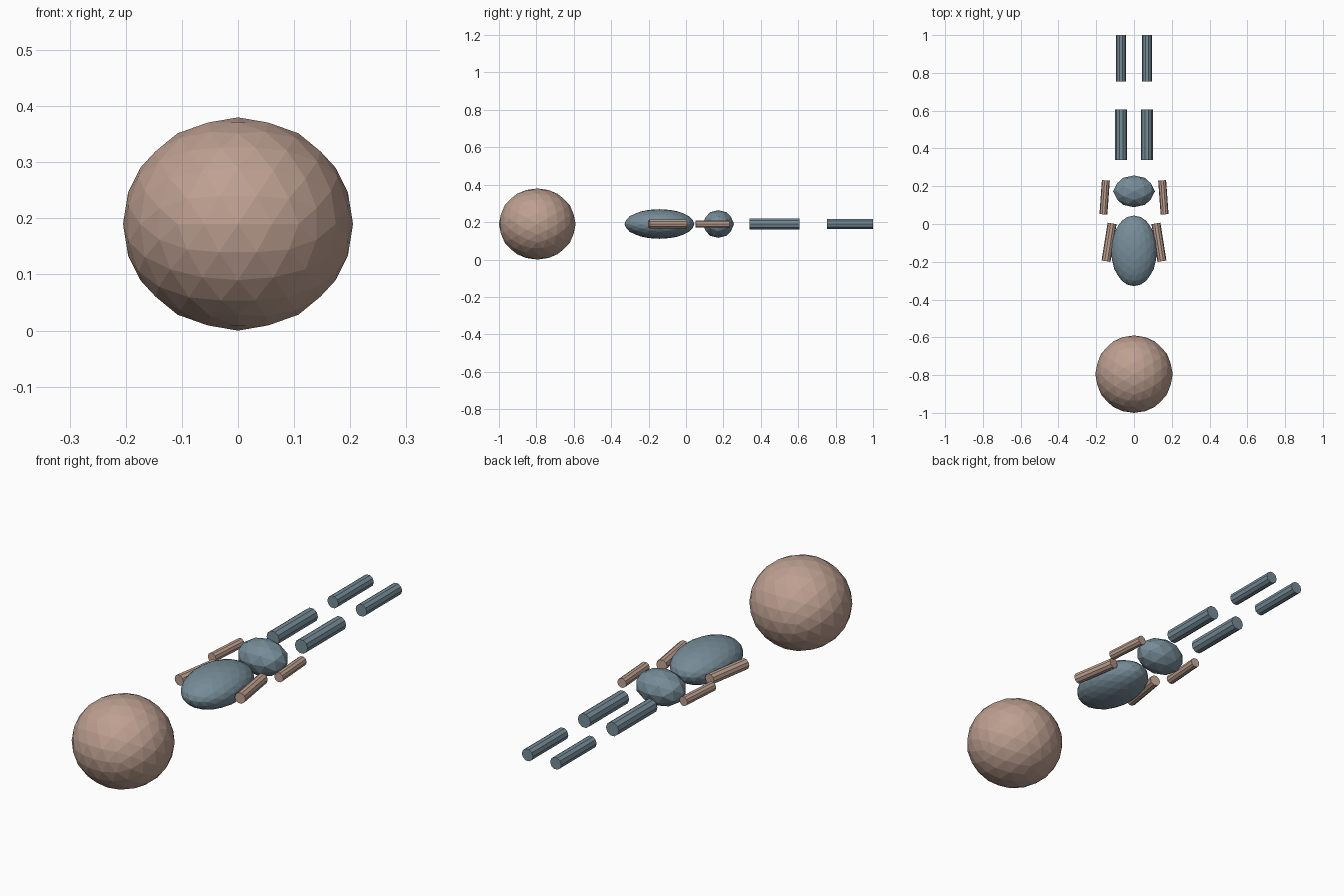
import bpy, bmesh, math
from mathutils import Matrix, Vector

if "Cube" in bpy.data.objects:
    bpy.data.objects.remove(bpy.data.objects["Cube"])

MID_Z = 0.19  # height of every part's centre


def material(name, colour):
    m = bpy.data.materials.new(name)
    m.diffuse_color = (*colour, 1)
    m.use_nodes = True
    m.node_tree.nodes["Principled BSDF"].inputs["Base Color"].default_value = m.diffuse_color
    return m


SKIN = material("warm skin", (0.515, 0.352, 0.283))
CLOTH = material("slate blue", (0.181, 0.262, 0.314))


def finish(bm, name, mat):
    mesh = bpy.data.meshes.new(name)
    bm.to_mesh(mesh)
    bm.free()
    mesh.materials.append(mat)
    obj = bpy.data.objects.new(name, mesh)
    bpy.context.collection.objects.link(obj)


def ellipsoid(name, y, radii, detail, mat):
    """Faceted ball with an icosahedron edge centred on each axis."""
    bm = bmesh.new()
    turn = (Matrix.Rotation(math.pi / 2, 4, 'Z')
            @ Matrix.Rotation(-0.5 * math.atan(2), 4, 'Y'))
    bmesh.ops.create_icosphere(bm, subdivisions=detail, radius=1, matrix=turn)
    bmesh.ops.scale(bm, vec=radii, verts=bm.verts)
    bmesh.ops.translate(bm, vec=(0, y, MID_Z), verts=bm.verts)
    finish(bm, name, mat)


def limb(name, start, end, radius, mat, sides=10):
    """Capped cylinder between two (x, y) points."""
    a, b = Vector((*start, MID_Z)), Vector((*end, MID_Z))
    d = b - a
    across = d.cross(Vector((0, 0, 1))).normalized()
    rot = Matrix((across, d.normalized().cross(across), d.normalized()))
    bm = bmesh.new()
    bmesh.ops.create_cone(
        bm, cap_ends=True, segments=sides, radius1=radius, radius2=radius, depth=d.length,
        matrix=Matrix.Translation((a + b) / 2)
        @ rot.transposed().to_4x4() @ Matrix.Rotation(math.pi / 2, 4, 'Z'))
    finish(bm, name, mat)


# Head, torso and pelvis
ellipsoid("head", -0.795, (0.205, 0.205, 0.19), 3, SKIN)
ellipsoid("torso", -0.142, (0.122, 0.187, 0.079), 3, CLOTH)
ellipsoid("pelvis", 0.173, (0.111, 0.084, 0.074), 2, CLOTH)

# Arms and legs, mirrored in x
for side, s in (("left", -1), ("right", 1)):
    limb(side + "_upper_arm", (s * 0.116, 0.003), (s * 0.148, -0.197), 0.024, SKIN)
    limb(side + "_forearm", (s * 0.149, 0.231), (s * 0.162, 0.051), 0.021, SKIN)
    limb(side + "_thigh", (s * 0.0685, 0.34), (s * 0.0685, 0.607), 0.031, CLOTH)
    limb(side + "_shin", (s * 0.0685, 0.755), (s * 0.0685, 1.0), 0.027, CLOTH)
